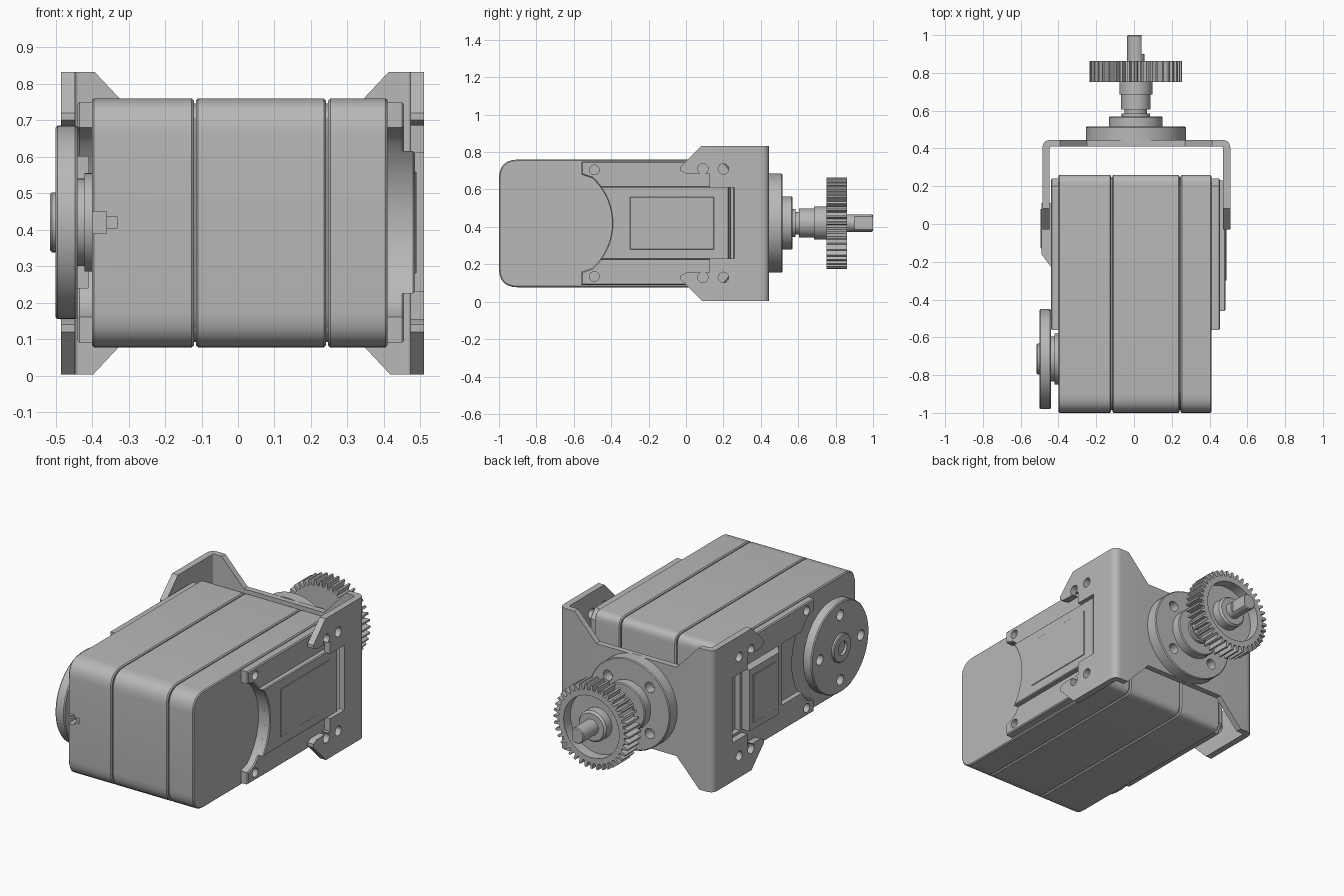
import bpy, bmesh, math
from mathutils import Vector

cube = bpy.data.objects.get("Cube")
if cube:
    bpy.data.objects.remove(cube, do_unlink=True)

grey = bpy.data.materials.new("machined_grey")
grey.use_nodes = True
grey.diffuse_color = (0.48, 0.48, 0.48, 1)
grey.node_tree.nodes["Principled BSDF"].inputs["Base Color"].default_value = (0.48, 0.48, 0.48, 1)

MID = 0.42    # height of the main axis
CX = 0.01     # x of the output shaft


def place(axis, u, v, w):
    return {"x": (w, u, v), "y": (u, w, v), "z": (u, v, w)}[axis]


def finish(name, bm):
    bmesh.ops.recalc_face_normals(bm, faces=bm.faces)
    mesh = bpy.data.meshes.new(name)
    bm.to_mesh(mesh)
    bm.free()
    mesh.materials.append(grey)
    mesh.shade_smooth()
    mesh.set_sharp_from_angle(angle=math.radians(30))
    obj = bpy.data.objects.new(name, mesh)
    bpy.context.scene.collection.objects.link(obj)
    return obj


def prism(name, pts, axis, lo, hi, bevel=0):
    """Extrude a flat outline along an axis, with optional bevelled rims."""
    bm = bmesh.new()
    base = bm.faces.new([bm.verts.new(place(axis, u, v, lo)) for u, v in pts])
    ext = bmesh.ops.extrude_face_region(bm, geom=[base], use_keep_orig=True)
    top = [g for g in ext["geom"] if isinstance(g, bmesh.types.BMVert)]
    bmesh.ops.translate(bm, verts=top, vec=place(axis, 0, 0, hi - lo))
    if bevel:
        i = "xyz".index(axis)
        rims = [e for e in bm.edges if abs(e.verts[0].co[i] - e.verts[1].co[i]) < 1e-6]
        bmesh.ops.bevel(bm, geom=rims, offset=bevel, segments=1, affect="EDGES")
    return finish(name, bm)


def box(name, x, y, z, bevel=0):
    return prism(name, rect(y, z), "x", *x, bevel)


def rect(u, v):
    return [(u[0], v[0]), (u[1], v[0]), (u[1], v[1]), (u[0], v[1])]


def rounded(pts, cuts, n=6):
    """Round every corner by its own cut length."""
    out = []
    for i, (p, c) in enumerate(zip(pts, cuts)):
        p = Vector(p)
        if not c:
            out.append(p)
            continue
        a = p + (Vector(pts[i - 1]) - p).normalized() * c
        b = p + (Vector(pts[(i + 1) % len(pts)]) - p).normalized() * c
        for k in range(n + 1):
            t = k / n
            out.append(a * (1 - t) ** 2 + p * 1.17 * t * (1 - t) + p * 0.83 * t * (1 - t) + b * t * t)
    return out


def circle(u, v, r, n=24):
    return [(u + r * math.cos(math.tau * k / n), v + r * math.sin(math.tau * k / n)) for k in range(n)]


def lathe(name, profile, axis, u, v, n=64):
    """Turn a (radius, position) profile about an axis; it starts and ends at radius 0."""
    bm = bmesh.new()
    rings = []
    for r, w in profile:
        pts = circle(u, v, r, n) if r else [(u, v)]
        rings.append([bm.verts.new(place(axis, a, b, w)) for a, b in pts])
    for p, q in zip(rings, rings[1:]):
        for k in range(n):
            quad = [p[k % len(p)], p[(k + 1) % len(p)], q[(k + 1) % len(q)], q[k % len(q)]]
            bm.faces.new(list(dict.fromkeys(quad)))
    return finish(name, bm)


def cut(obj, cutters):
    """Subtract the cutters, bake the result and remove the cutters."""
    for c in cutters:
        mod = obj.modifiers.new("cut", "BOOLEAN")
        mod.operation, mod.solver, mod.object = "DIFFERENCE", "EXACT", c
    graph = bpy.context.evaluated_depsgraph_get()
    mesh = bpy.data.meshes.new_from_object(obj.evaluated_get(graph))
    obj.modifiers.clear()
    obj.data = mesh
    mesh.shade_smooth()
    mesh.set_sharp_from_angle(angle=math.radians(30))
    for c in cutters:
        bpy.data.objects.remove(c, do_unlink=True)


def both(pts):
    """Add the outline's mirror image about the axis height."""
    return pts + [(u, 2 * MID - v) for u, v in reversed(pts)]


# Housing: three slabs over a slightly smaller core
shell = rounded(rect((-1, 0.26), (0.077, 0.76)), (0.1, 0.05, 0.05, 0.1))
slabs = [prism("housing_" + n, shell, "x", lo, hi, 0.006) for n, lo, hi in
         (("right", -0.4, -0.121), ("middle", -0.115, 0.241), ("left", 0.247, 0.41))]
core = rounded(rect((-0.985, 0.245), (0.092, 0.745)), (0.1, 0.05, 0.05, 0.1))
prism("housing_core", core, "x", -0.36, 0.37)

# Connector notch at the front edge
cut(slabs[0], [box("notch", (-0.42, -0.36), (-1.1, -0.94), (0.39, 0.45)),
               box("notch_slot", (-0.37, -0.33), (-1.1, -0.97), (0.405, 0.435))])


# Side plates with a concave edge and mounting lugs
def arc(z_half, r=0.325, n=10):
    a = math.asin(z_half / r)
    return [(-0.72 + r * math.cos(a * k / n), MID + r * math.sin(a * k / n)) for k in range(n + 1)]


plate = both([(0.24, 0.70), (0.20, 0.75), (-0.56, 0.75), (-0.56, 0.68)] + arc(0.24)[:0:-1])
for side, lo, hi in (("left", 0.40, 0.455), ("right", -0.44, -0.39)):
    obj = prism("side_plate_" + side, plate, "x", lo, hi, 0.006)
    tools = [prism("hole", circle(-0.49, z, 0.026), "x", lo + 0.015, hi + 0.1) if hi > 0 else
             prism("hole", circle(-0.49, z, 0.026), "x", lo - 0.1, hi - 0.015) for z in (0.135, 0.705)]
    if side == "right":
        tools += [box("recess", (-0.6, -0.41), y, (0.24, 0.6)) for y in ((-0.6, -0.26), (0.13, 0.22))]
    cut(obj, tools)

# Raised centre covers
cover = both([(0.23, 0.615)] + arc(0.195)[:0:-1])
prism("cover_left", cover, "x", 0.44, 0.485, 0.005)
box("cover_panel_left", (0.48, 0.489), (-0.30, 0.15), (0.28, 0.56), 0.002)
prism("cover_right", [(-0.43, -0.24), (-0.49, -0.16), (-0.49, 0.11), (-0.43, 0.11)], "z", 0.24, 0.6)
box("cover_panel_right", (-0.494, -0.485), (-0.13, 0.08), (0.28, 0.56), 0.002)

# U-shaped bracket
outer = rounded([(-0.485, -0.03), (-0.485, 0.445), (0.51, 0.445), (0.51, -0.03)], (0, 0.045, 0.045, 0))
inner = rounded([(0.472, -0.03), (0.472, 0.41), (-0.447, 0.41), (-0.447, -0.03)], (0, 0.012, 0.012, 0))
bracket = prism("bracket", outer + inner, "z", 0.003, 0.832)
window = both([(0.26, 0.61), (0.125, 0.61), (0.125, 0.685), (0.0, 0.685), (-0.03, 0.70), (-0.1, 0.70)])
tools = [prism("arm_window", window, "x", -0.7, 0.7)]
for s in (1, -1):
    def flip(pts):
        return [(u, MID + s * (v - MID)) for u, v in pts]
    tools.append(prism("arm_corner", flip([(-0.1, 0.65 + 0.0), (0.1, 0.85), (-0.1, 0.85)]), "x", -0.7, 0.7))
    slot = [(-0.40, 0.84), (-0.25, 0.68), (0.27, 0.68), (0.42, 0.84)]
    tools.append(prism("plate_slot", flip(slot), "y", 0.35, 0.5))
    tools += [prism("arm_hole", flip(circle(y, 0.71, 0.028)), "x", -0.7, 0.7) for y in (0.09, 0.2)]
cut(bracket, tools)

# Output flange on the back of the bracket
flange = lathe("output_flange", [(0, 0.44), (0.265, 0.44), (0.265, 0.51), (0.26, 0.515), (0.142, 0.515),
                                 (0.142, 0.565), (0.137, 0.57), (0, 0.57)], "y", CX, MID)
cut(flange, [prism("bolt_hole", circle(u, v, 0.03), "y", 0.46, 0.6)
             for u, v in [(CX + a * 0.135, MID + b * 0.135) for a in (1, -1) for b in (1, -1)]])
lathe("output_hub", [(0, 0.56), (0.075, 0.56), (0.075, 0.585), (0.06, 0.585), (0.06, 0.605), (0.078, 0.605),
                     (0.078, 0.685), (0.088, 0.685), (0.088, 0.76), (0, 0.76)], "y", CX, MID, 48)

# Spur gear with a recessed web
TEETH = 40
teeth = []
for k in range(TEETH):
    for step, r in ((-0.3, 0.212), (-0.14, 0.245), (0.14, 0.245), (0.3, 0.212)):
        a = math.tau * (k + step) / TEETH
        teeth.append((CX + r * math.cos(a), MID + r * math.sin(a)))
gear = prism("gear", teeth, "y", 0.752, 0.862)
cut(gear, [prism("web_recess", circle(CX, MID, 0.18, 48), "y", 0.80, 0.9)])
lathe("gear_hub", [(0, 0.79), (0.09, 0.79), (0.09, 0.85), (0.08, 0.862), (0, 0.862)], "y", CX, MID, 48)

# Output shaft with a flat
shaft = lathe("output_shaft", [(0, 0.85), (0.046, 0.85), (0.046, 0.995), (0.041, 1.0), (0, 1.0)], "y", CX, MID, 32)
cut(shaft, [box("flat", (CX + 0.03, 0.2), (0.90, 1.1), (0.3, 0.5))])

# Horn wheel on the right side
HY = -0.715
wheel = lathe("horn_wheel", [(0, -0.44), (0.26, -0.44), (0.265, -0.446), (0.265, -0.494), (0.26, -0.5), (0, -0.5)],
              "x", HY, MID)
cut(wheel, [prism("bolt_hole", circle(HY + 0.19 * a, MID + 0.19 * b, 0.03), "x", -0.6, -0.4)
            for a, b in ((1, 0), (-1, 0), (0, 1), (0, -1))])
lathe("horn_neck", [(0, -0.39), (0.135, -0.39), (0.135, -0.42), (0.12, -0.42), (0.12, -0.45), (0, -0.45)],
      "x", HY, MID, 48)
lathe("horn_cap", [(0, -0.49), (0.082, -0.49), (0.082, -0.51), (0.077, -0.515), (0.04, -0.515), (0.04, -0.495),
                   (0, -0.495)], "x", HY, MID, 48)
